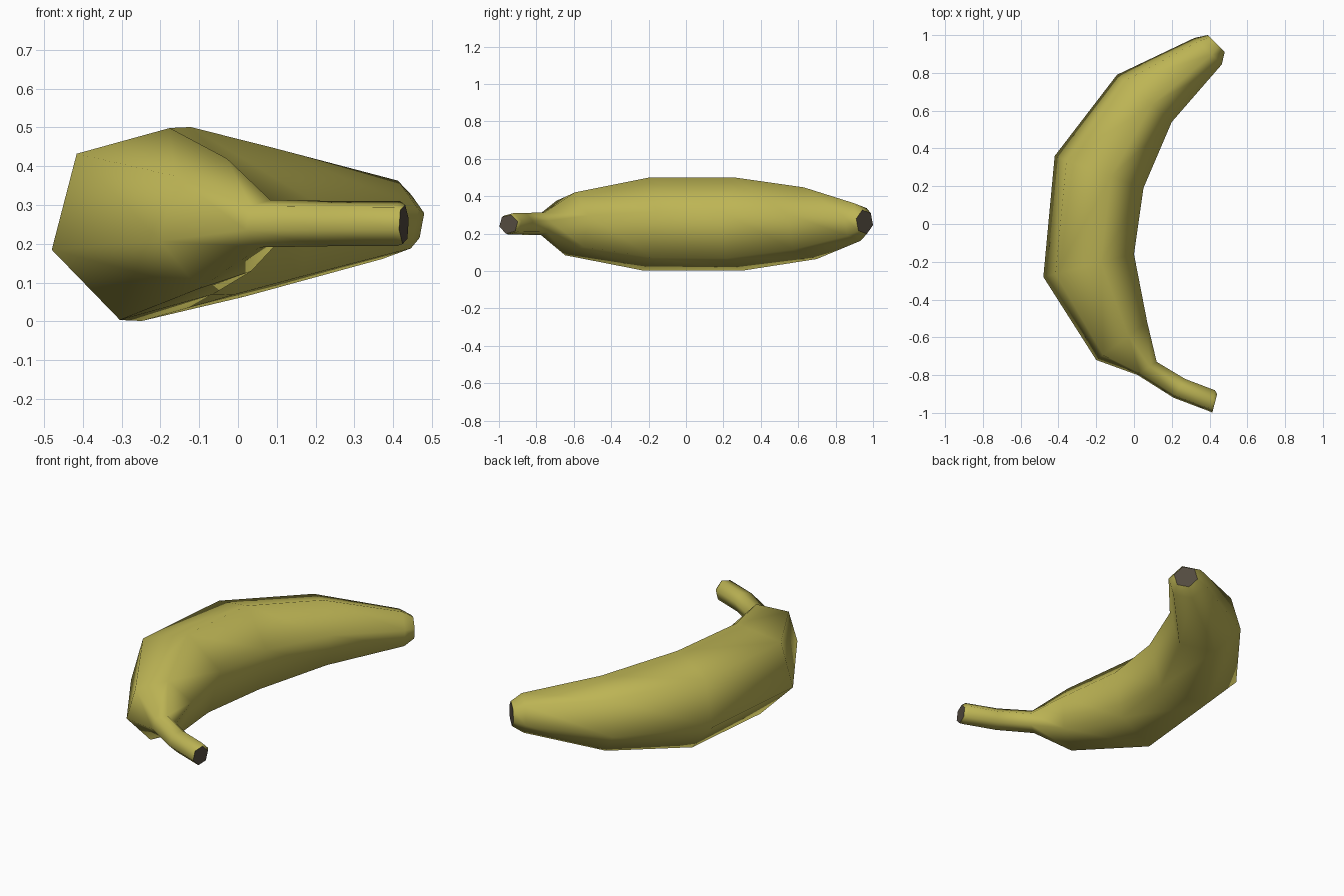
import bpy, bmesh, math
from mathutils import Vector

if "Cube" in bpy.data.objects:
    bpy.data.objects.remove(bpy.data.objects["Cube"])

def material(name, rgb):
    m = bpy.data.materials.new(name)
    m.diffuse_color = (*rgb, 1)
    m.use_nodes = True
    m.node_tree.nodes["Principled BSDF"].inputs["Base Color"].default_value = m.diffuse_color
    return m

yellow = material("banana yellow", (0.51, 0.46, 0.09))
brown = material("dark brown", (0.085, 0.068, 0.05))

# Sections along the fruit: outer-bend point, inner-bend point, centre height
SECTIONS = [
    ((0.415, -0.998), (0.44, -0.90), 0.25),    # stem cut
    ((0.40, -0.992), (0.428, -0.88), 0.252),
    ((0.21, -0.92), (0.27, -0.82), 0.252),
    ((0.02, -0.80), (0.12, -0.73), 0.252),     # neck
    ((-0.20, -0.72), (0.07, -0.52), 0.252),
    ((-0.48, -0.28), (0.00, -0.16), 0.251),    # belly
    ((-0.42, 0.36), (0.05, 0.19), 0.251),
    ((-0.09, 0.79), (0.20, 0.54), 0.255),
    ((0.32, 0.985), (0.465, 0.845), 0.262),
    ((0.39, 1.00), (0.48, 0.91), 0.262),       # blossom tip
]
SIDES, TWIST = 6, math.radians(-15)

bm = bmesh.new()
rings = []
for outer, inner, z in SECTIONS:
    o, i = Vector((*outer, z)), Vector((*inner, z))
    centre, d = (o + i) / 2, (o - i).normalized()
    r = (o - i).length / 2 / math.cos(TWIST)
    ring = []
    for k in range(SIDES):
        a = TWIST + k * math.tau / SIDES
        ring.append(bm.verts.new(centre + d * (r * math.cos(a)) + Vector((0, 0, r * math.sin(a)))))
    rings.append(ring)

# Skin
for a, b in zip(rings, rings[1:]):
    for k in range(SIDES):
        n = (k + 1) % SIDES
        bm.faces.new((a[k], a[n], b[n], b[k])).smooth = True

# Dark flat ends
for ring in (rings[0], rings[-1]):
    bm.faces.new(ring).material_index = 1

bmesh.ops.recalc_face_normals(bm, faces=bm.faces)
mesh = bpy.data.meshes.new("banana")
bm.to_mesh(mesh)
bm.free()
mesh.materials.append(yellow)
mesh.materials.append(brown)
bpy.context.collection.objects.link(bpy.data.objects.new("banana", mesh))
